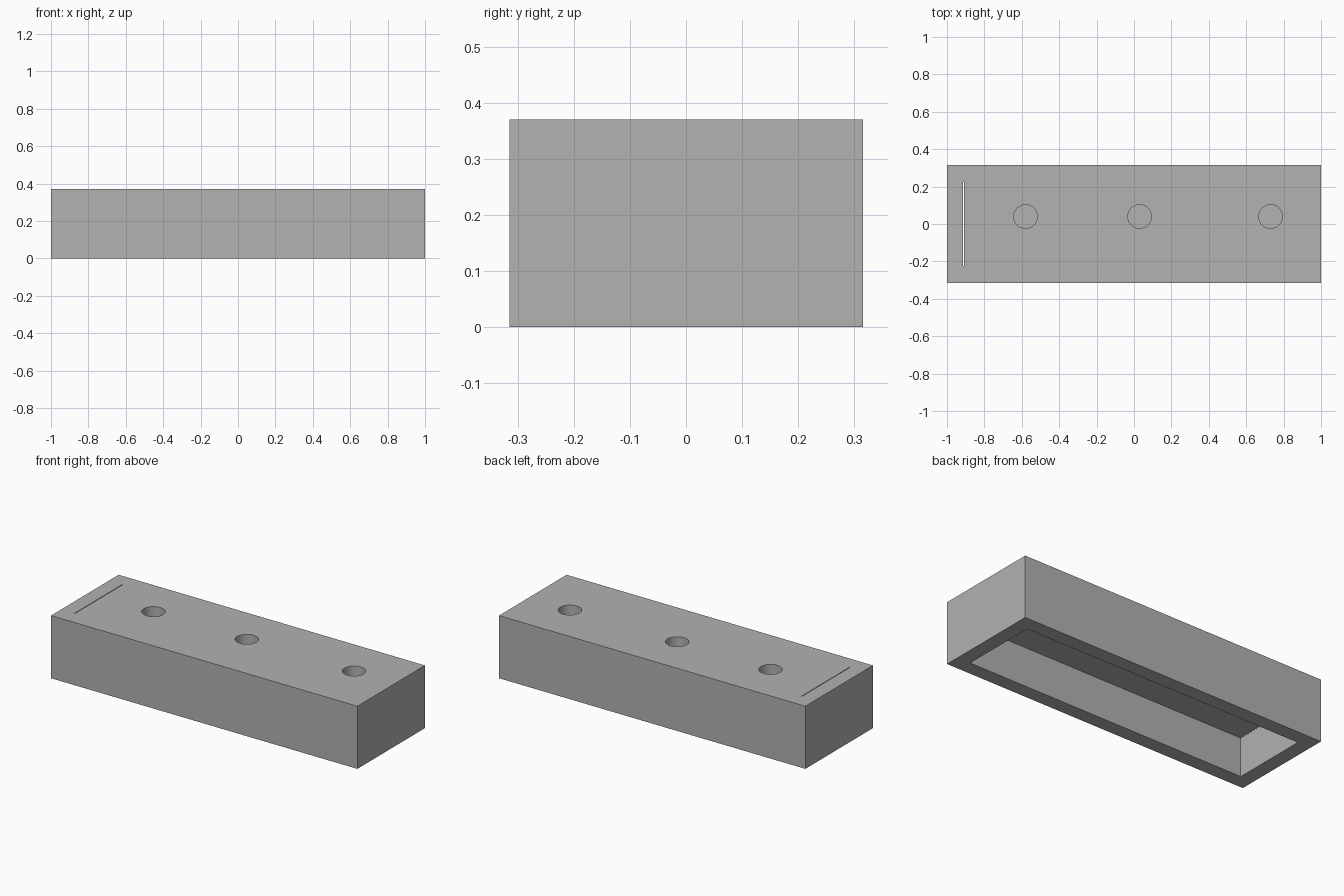
import bpy
import math

old = bpy.data.objects.get("Cube")
if old:
    bpy.data.objects.remove(old, do_unlink=True)

LENGTH, WIDTH, HEIGHT = 2.0, 0.63, 0.37
CAVITY_TOP = 0.23
HOLE_RADIUS, HOLE_DEPTH, HOLE_Y = 0.063, 0.1, 0.04

grey = bpy.data.materials.new("plain grey")
grey.use_nodes = True
colour = (0.445, 0.445, 0.445, 1)
grey.diffuse_color = colour
grey.node_tree.nodes["Principled BSDF"].inputs["Base Color"].default_value = colour


def box(name, size, centre):
    bpy.ops.mesh.primitive_cube_add(size=1, location=centre)
    obj = bpy.context.object
    obj.name = name
    obj.scale = size
    bpy.ops.object.transform_apply(location=True, rotation=False, scale=True)
    obj.data.materials.append(grey)
    return obj


def cut(target, cutter):
    mod = target.modifiers.new(cutter.name, 'BOOLEAN')
    mod.operation = 'DIFFERENCE'
    mod.solver = 'EXACT'
    mod.object = cutter
    bpy.context.view_layer.objects.active = target
    bpy.ops.object.modifier_apply(modifier=mod.name)
    bpy.data.objects.remove(cutter, do_unlink=True)


# Solid block
block = box("block_body", (LENGTH, WIDTH, HEIGHT), (0, 0, HEIGHT / 2))

# Open cavity underneath
cut(block, box("cavity", (1.83, 0.46, CAVITY_TOP * 2), (0, 0, 0)))

# Hairline slot across one end of the top
cut(block, box("slot", (0.004, 0.45, 0.4), (-0.912, 0, 0.4)))

# Round blind holes along the top
for x in (-0.58, 0.03, 0.73):
    bpy.ops.mesh.primitive_cylinder_add(
        vertices=48, radius=HOLE_RADIUS, depth=HOLE_DEPTH * 2, location=(x, HOLE_Y, HEIGHT))
    hole = bpy.context.object
    hole.name = "hole"
    hole.data.materials.append(grey)
    cut(block, hole)

# Smooth hole walls, crisp edges elsewhere
bpy.ops.object.select_all(action='DESELECT')
block.select_set(True)
bpy.context.view_layer.objects.active = block
bpy.ops.object.shade_smooth_by_angle(angle=math.radians(30))
